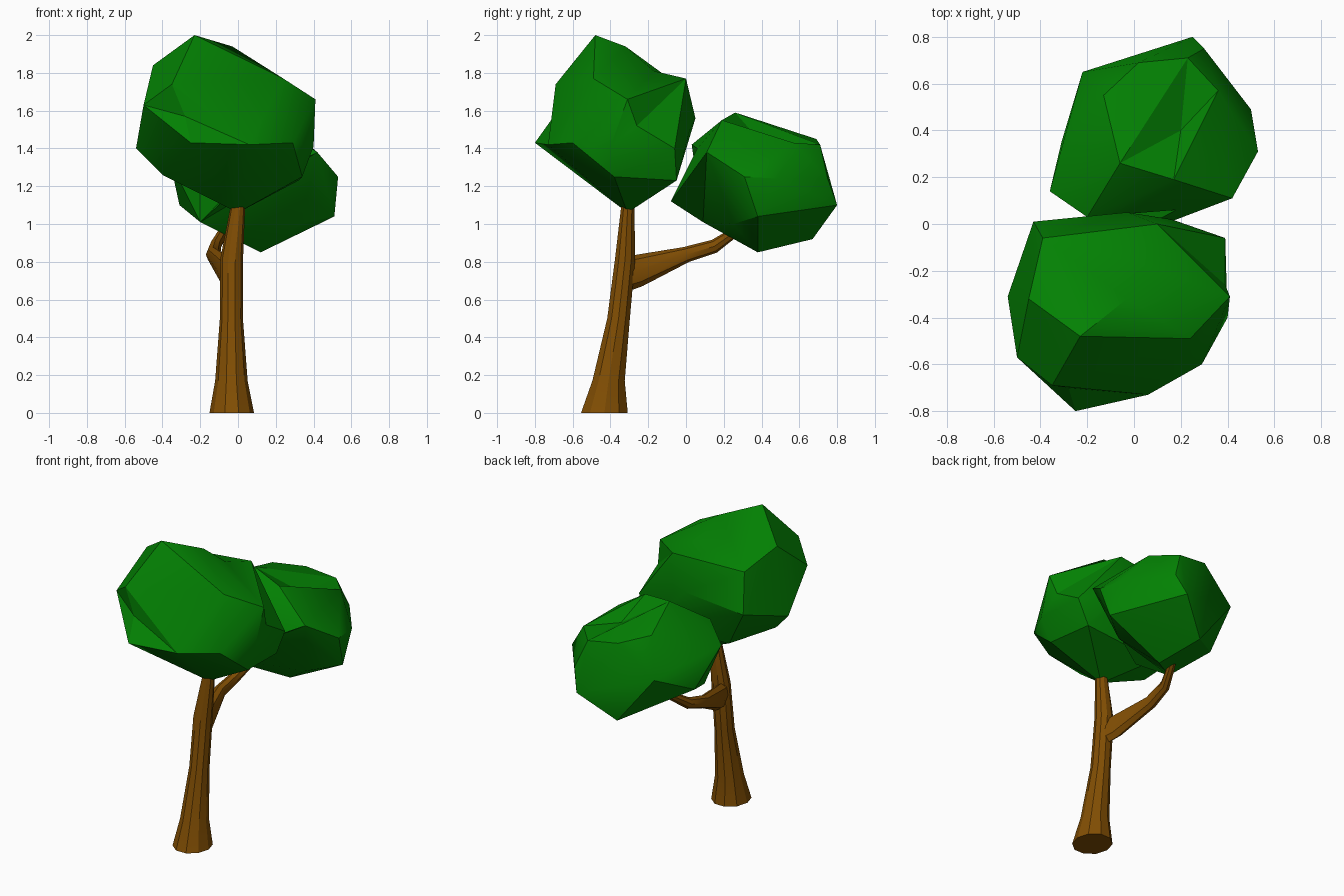
import bpy, bmesh, math
from mathutils import Vector
from mathutils.geometry import intersect_ray_tri, intersect_point_line

if "Cube" in bpy.data.objects:
    bpy.data.objects.remove(bpy.data.objects["Cube"])


def material(name, rgb):
    m = bpy.data.materials.new(name)
    m.diffuse_color = (*rgb, 1)
    m.use_nodes = True
    m.node_tree.nodes["Principled BSDF"].inputs["Base Color"].default_value = m.diffuse_color
    return m


LEAF = material("leaf green", (0.001, 0.22, 0.001))
BARK = material("bark brown", (0.22, 0.076, 0.001))


def finish(name, bm, mat):
    bmesh.ops.recalc_face_normals(bm, faces=bm.faces[:])
    me = bpy.data.meshes.new(name)
    bm.to_mesh(me)
    bm.free()
    me.materials.append(mat)
    ob = bpy.data.objects.new(name, me)
    bpy.context.collection.objects.link(ob)
    bpy.ops.object.select_all(action='DESELECT')
    ob.select_set(True)
    bpy.context.view_layer.objects.active = ob
    bpy.ops.object.shade_smooth_by_angle(angle=math.radians(30))


def gap(edge, p):
    """Distance from a point to the inner part of an edge."""
    a, b = (v.co for v in edge.verts)
    t = min(max(intersect_point_line(p, a, b)[1], 0.1), 0.9)
    return (a.lerp(b, t) - p).length


def crown(name, corners, dents, spikes=()):
    """Faceted hull; nearest edges are bent in to dents, faces pulled out to spikes."""
    bm = bmesh.new()
    for c in corners:
        bm.verts.new(c)
    bmesh.ops.convex_hull(bm, input=bm.verts[:])
    bmesh.ops.delete(bm, geom=[v for v in bm.verts if not v.link_faces], context='VERTS')
    mid = sum((v.co for v in bm.verts), Vector()) / len(bm.verts)
    for d in map(Vector, dents):
        edge = min(bm.edges, key=lambda e: gap(e, d))
        new = bmesh.utils.edge_split(edge, edge.verts[0], 0.5)[1]
        new.co = d
        near = {e.other_vert(new) for e in new.link_edges} | {new}
        for f in list(new.link_faces):
            far = next(v for v in f.verts if v not in near)
            bmesh.utils.face_split(f, new, far)
    for s in map(Vector, spikes):
        for f in bm.faces[:]:
            if intersect_ray_tri(*[v.co for v in f.verts], s - mid, mid):
                bmesh.ops.poke(bm, faces=[f])["verts"][0].co = s
                break
    finish(name, bm, LEAF)


def tube(name, rings, u, v, sides):
    """Skin rings of (centre, radius along u, radius along v)."""
    bm = bmesh.new()
    u, v = Vector(u), Vector(v)
    loops = []
    for c, ru, rv in rings:
        turn = [2 * math.pi * i / sides for i in range(sides)]
        loops.append([bm.verts.new(Vector(c) + u * ru * math.cos(a) + v * rv * math.sin(a))
                      for a in turn])
    for a, b in zip(loops, loops[1:]):
        for i in range(sides):
            j = (i + 1) % sides
            bm.faces.new((a[i], a[j], b[j], b[i]))
    bm.faces.new(loops[0])
    bm.faces.new(loops[-1])
    finish(name, bm, BARK)


# Leaning, flared trunk
tube("trunk", [
    ((-0.033, -0.432, 0.00), 0.118, 0.130),
    ((-0.035, -0.410, 0.17), 0.086, 0.090),
    ((-0.035, -0.357, 0.50), 0.061, 0.063),
    ((-0.033, -0.322, 0.82), 0.060, 0.056),
    ((0.000, -0.308, 1.10), 0.038, 0.036),
], (1, 0, 0), (0, 1, 0), 10)

# Side branch, bending out to the left and up into the small crown
tube("branch", [
    ((-0.040, -0.32, 0.745), 0.048, 0.100),
    ((-0.062, -0.26, 0.752), 0.046, 0.086),
    ((-0.132, 0.00, 0.838), 0.038, 0.042),
    ((-0.120, 0.15, 0.882), 0.032, 0.036),
    ((-0.075, 0.27, 0.965), 0.026, 0.026),
    ((-0.050, 0.33, 1.020), 0.020, 0.020),
], (1, 0, 0), (0, -0.35, 0.94), 8)

# Large crown at the top of the trunk
crown("large_crown", [
    (-0.23, -0.48, 2.00), (-0.03, -0.32, 1.94), (-0.45, -0.32, 1.84),
    (-0.39, -0.06, 1.75), (0.10, 0.00, 1.77), (0.39, -0.06, 1.40),
    (0.41, -0.31, 1.66), (0.24, -0.49, 1.77), (-0.35, -0.69, 1.74),
    (-0.50, -0.57, 1.63), (-0.54, -0.31, 1.40), (-0.25, -0.80, 1.43),
    (0.06, -0.73, 1.42), (0.29, -0.60, 1.43), (0.40, -0.40, 1.41),
    (-0.43, 0.01, 1.50), (-0.03, 0.05, 1.56), (0.16, 0.02, 1.50),
    (0.32, -0.05, 1.23), (0.34, -0.38, 1.25), (-0.40, -0.38, 1.26),
    (-0.25, -0.10, 1.22), (0.00, -0.31, 1.06),
], [(-0.28, -0.70, 1.57), (0.03, -0.17, 1.81), (0.39, -0.26, 1.52)])

# Small crown on the branch
crown("small_crown", [
    (-0.06, 0.26, 1.59), (0.17, 0.19, 1.55), (-0.13, 0.55, 1.49),
    (0.02, 0.69, 1.45), (0.23, 0.71, 1.42), (0.36, 0.57, 1.43),
    (0.42, 0.11, 1.38), (0.53, 0.31, 1.25), (0.50, 0.49, 1.24),
    (0.51, 0.38, 1.04), (0.25, 0.80, 1.10), (0.30, 0.75, 1.24),
    (0.12, 0.38, 0.85), (0.04, 0.67, 0.92), (-0.20, 0.09, 1.01),
    (0.33, 0.25, 1.00), (-0.36, 0.14, 1.33), (-0.31, 0.35, 1.10),
    (-0.22, 0.65, 1.25), (-0.20, 0.03, 1.42), (0.18, 0.06, 1.40),
], [(0.20, 0.40, 1.43)], [(-0.08, -0.08, 1.12)])
